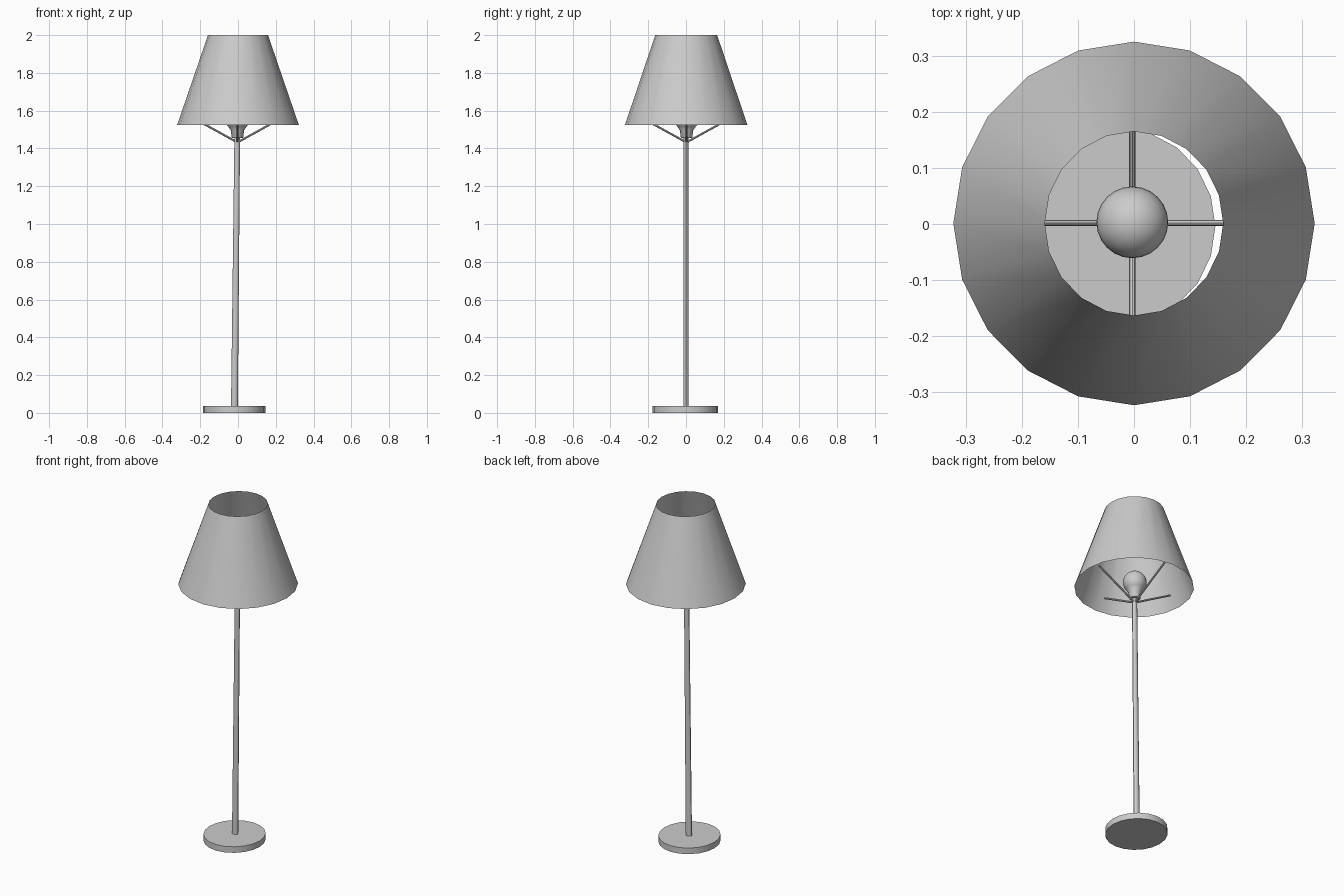
import bpy, bmesh, math
from mathutils import Vector

if "Cube" in bpy.data.objects:
    bpy.data.objects.remove(bpy.data.objects["Cube"])


def lathe(name, rings, sides, cap=True):
    """Skin a stack of elliptical rings given as (x, y, z, rx, ry)."""
    bm = bmesh.new()
    loops = []
    for x, y, z, rx, ry in rings:
        loops.append([bm.verts.new((x + rx * math.cos(math.tau * i / sides),
                                    y + ry * math.sin(math.tau * i / sides), z))
                      for i in range(sides)])
    for a, b in zip(loops, loops[1:]):
        for i in range(sides):
            j = (i + 1) % sides
            bm.faces.new((a[i], a[j], b[j], b[i]))
    if cap:
        bm.faces.new(loops[0][::-1])
        bm.faces.new(loops[-1])
    mesh = bpy.data.meshes.new(name)
    bm.to_mesh(mesh)
    bm.free()
    obj = bpy.data.objects.new(name, mesh)
    bpy.context.collection.objects.link(obj)
    smooth(obj)
    return obj


def smooth(obj):
    bpy.ops.object.select_all(action='DESELECT')
    obj.select_set(True)
    bpy.context.view_layer.objects.active = obj
    bpy.ops.object.shade_smooth_by_angle(angle=math.radians(35))


def rod(name, start, end, radius):
    a, b = Vector(start), Vector(end)
    bpy.ops.mesh.primitive_cylinder_add(vertices=8, radius=radius, depth=(b - a).length,
                                        location=(a + b) / 2)
    obj = bpy.context.object
    obj.name = name
    obj.rotation_euler = (b - a).to_track_quat('Z', 'Y').to_euler()
    smooth(obj)


# Round foot, slightly off centre
lathe("base", [(-0.02, -0.004, 0, 0.165, 0.173), (-0.02, -0.004, 0.036, 0.165, 0.173)], 20)

# Slightly leaning pole
lathe("pole", [(-0.019, 0, 0.03, 0.018, 0.014), (-0.004, 0, 1.465, 0.015, 0.012)], 12)

# Open thin shade
lathe("shade", [(0, 0.001, 1.525, 0.322, 0.324), (0, 0.001, 2.0, 0.159, 0.164)], 20, cap=False)

# Bulb socket and bulb
bx, by = -0.003, 0.003
lathe("socket", [(bx, by, z, r, r) for z, r in
                 ((1.455, 0.027), (1.46, 0.031), (1.495, 0.035), (1.515, 0.048))], 16)
bpy.ops.mesh.primitive_uv_sphere_add(segments=24, ring_count=16, radius=0.064,
                                     location=(bx, by, 1.557))
bpy.context.object.name = "bulb"
smooth(bpy.context.object)

# Four struts spreading from the pole towards the shade
for i, side in enumerate(("right", "back", "left", "front")):
    a = i * math.pi / 2
    rod("strut_" + side, (-0.003, 0.002, 1.432),
        (-0.003 + 0.25 * math.cos(a), 0.002 + 0.25 * math.sin(a), 1.57), 0.0055)
